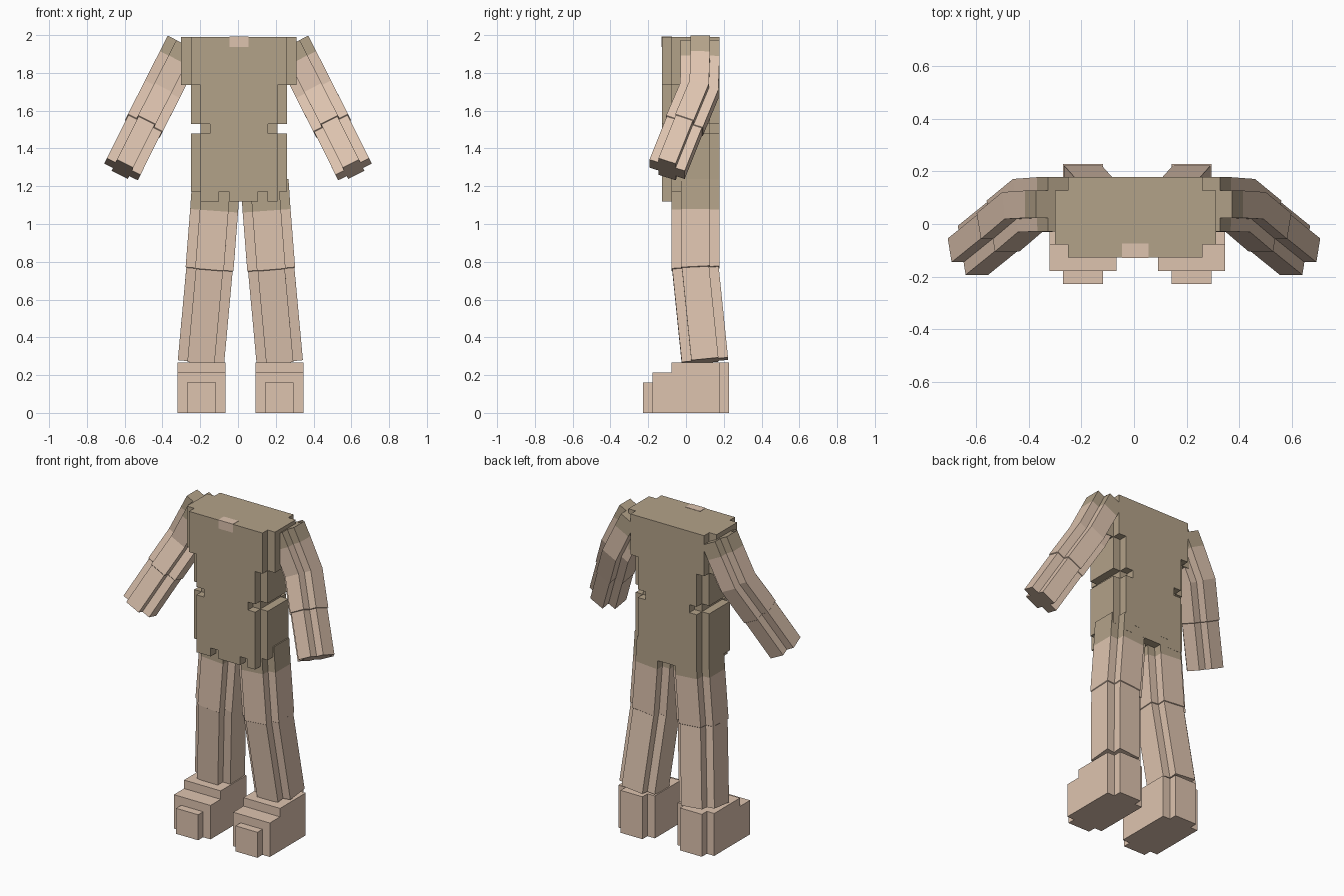
import bpy, bmesh
from mathutils import Vector

if "Cube" in bpy.data.objects:
    bpy.data.objects.remove(bpy.data.objects["Cube"], do_unlink=True)

UNIT = 0.051  # one step of the blocky grid


def material(name, rgb):
    m = bpy.data.materials.new(name)
    m.use_nodes = True
    m.diffuse_color = (*rgb, 1)
    m.node_tree.nodes["Principled BSDF"].inputs["Base Color"].default_value = (*rgb, 1)
    return m


SKIN = material("skin", (0.73, 0.55, 0.43))
CLOTH = material("cloth", (0.45, 0.36, 0.25))


def finish(name, bm, mats):
    bmesh.ops.recalc_face_normals(bm, faces=bm.faces)
    mesh = bpy.data.meshes.new(name)
    bm.to_mesh(mesh)
    bm.free()
    for m in mats:
        mesh.materials.append(m)
    ob = bpy.data.objects.new(name, mesh)
    bpy.context.collection.objects.link(ob)
    return ob


def add_box(bm, x, y, z):
    """Box from three (low, high) ranges."""
    r = bmesh.ops.create_cube(bm, size=1)
    for v in r["verts"]:
        v.co = [lo + (c + 0.5) * (hi - lo) for c, (lo, hi) in zip(v.co, (x, y, z))]


def notched_ring(bm, centre, u, v, a, b):
    """Rectangle with one grid step cut out of every corner."""
    i, j = a - UNIT, b - UNIT
    quarter = [(a, j), (i, j), (i, b)]
    pts = quarter + [(-p, q) for p, q in reversed(quarter)]
    pts += [(-p, -q) for p, q in pts]
    return [bm.verts.new(centre + u * p + v * q) for p, q in pts]


def skin_rings(bm, rings, cloth_segments=0):
    n = len(rings[0])
    for k in range(len(rings) - 1):
        for i in range(n):
            j = (i + 1) % n
            f = bm.faces.new((rings[k][i], rings[k][j], rings[k + 1][j], rings[k + 1][i]))
            f.material_index = int(k < cloth_segments)
    cap = bm.faces.new(rings[0])
    cap.material_index = int(cloth_segments > 0)
    bm.faces.new(rings[-1])


def limb(name, points, half, step_at):
    """Bent notched bar; the first segment is cloth, with a small step at one joint."""
    bm = bmesh.new()
    pts = [Vector(p) for p in points]
    rings = []
    size = half
    for k, p in enumerate(pts):
        d = Vector()
        if k > 0:
            d += (p - pts[k - 1]).normalized()
        if k < len(pts) - 1:
            d += (pts[k + 1] - p).normalized()
        d.normalize()
        v = Vector((0, 1, 0))
        v = (v - d * v.dot(d)).normalized()
        u = v.cross(d)
        rings.append(notched_ring(bm, p, u, v, size, size))
        if k == step_at:
            size = half - 0.004
            rings.append(notched_ring(bm, p + d * 0.003, u, v, size, size))
    skin_rings(bm, rings, 1)
    return finish(name, bm, [SKIN, CLOTH])


# Torso: stacked notched slabs (half width, bottom, top)
X, Y = Vector((1, 0, 0)), Vector((0, 1, 0))
CX, CY, DEPTH = 0.005, 0.025, 0.153
bm = bmesh.new()
for half, low, high in ((0.306, 1.735, 1.99), (0.255, 1.53, 1.735),
                        (0.204, 1.48, 1.53), (0.255, 1.173, 1.48)):
    skin_rings(bm, [notched_ring(bm, Vector((CX, CY, z)), X, Y, half, DEPTH)
                    for z in (low, high)])
finish("torso", bm, [CLOTH])

# Hem: lowest layer with two notches front and back
bm = bmesh.new()
HEM = (1.12, 1.173)
add_box(bm, (-0.199, 0.209), (-0.077, 0.127), HEM)
for x in ((-0.199, -0.1), (-0.048, 0.105), (0.156, 0.209)):
    add_box(bm, x, (-0.128, -0.077), HEM)
    add_box(bm, x, (0.127, 0.178), HEM)
finish("torso_hem", bm, [CLOTH])

# Bare patch at the neckline
bm = bmesh.new()
add_box(bm, (-0.046, 0.056), (-0.13, -0.075), (1.938, 1.992))
finish("neck_patch", bm, [SKIN])

for side, s in (("left", 1), ("right", -1)):
    # Arm: shoulder, sleeve edge, elbow, forearm step, wrist
    limb(side + "_arm", [(s * x, y, z) for x, y, z in (
        (0.28, 0.075, 1.95), (0.322, 0.075, 1.868), (0.405, 0.07, 1.705),
        (0.498, -0.008, 1.52), (0.612, -0.1, 1.29))], 0.103, 3)

    # Leg: hip, cloth edge, knee, ankle
    cx = 0.0125
    limb(side + "_leg", [(cx + s * x, y, z) for x, y, z in (
        (0.128, 0.05, 1.23), (0.139, 0.05, 1.07),
        (0.163, 0.05, 0.765), (0.208, 0.1, 0.275))], 0.127, 2)

    # Foot: heel, body, instep and toe blocks
    bm = bmesh.new()
    fx = cx + s * 0.206
    wide, narrow = (fx - 0.127, fx + 0.127), (fx - 0.076, fx + 0.076)
    add_box(bm, narrow, (0.178, 0.228), (0, 0.266))
    add_box(bm, wide, (-0.077, 0.178), (0, 0.266))
    add_box(bm, wide, (-0.178, -0.077), (0, 0.213))
    add_box(bm, narrow, (-0.228, -0.178), (0, 0.16))
    finish(side + "_foot", bm, [SKIN])
